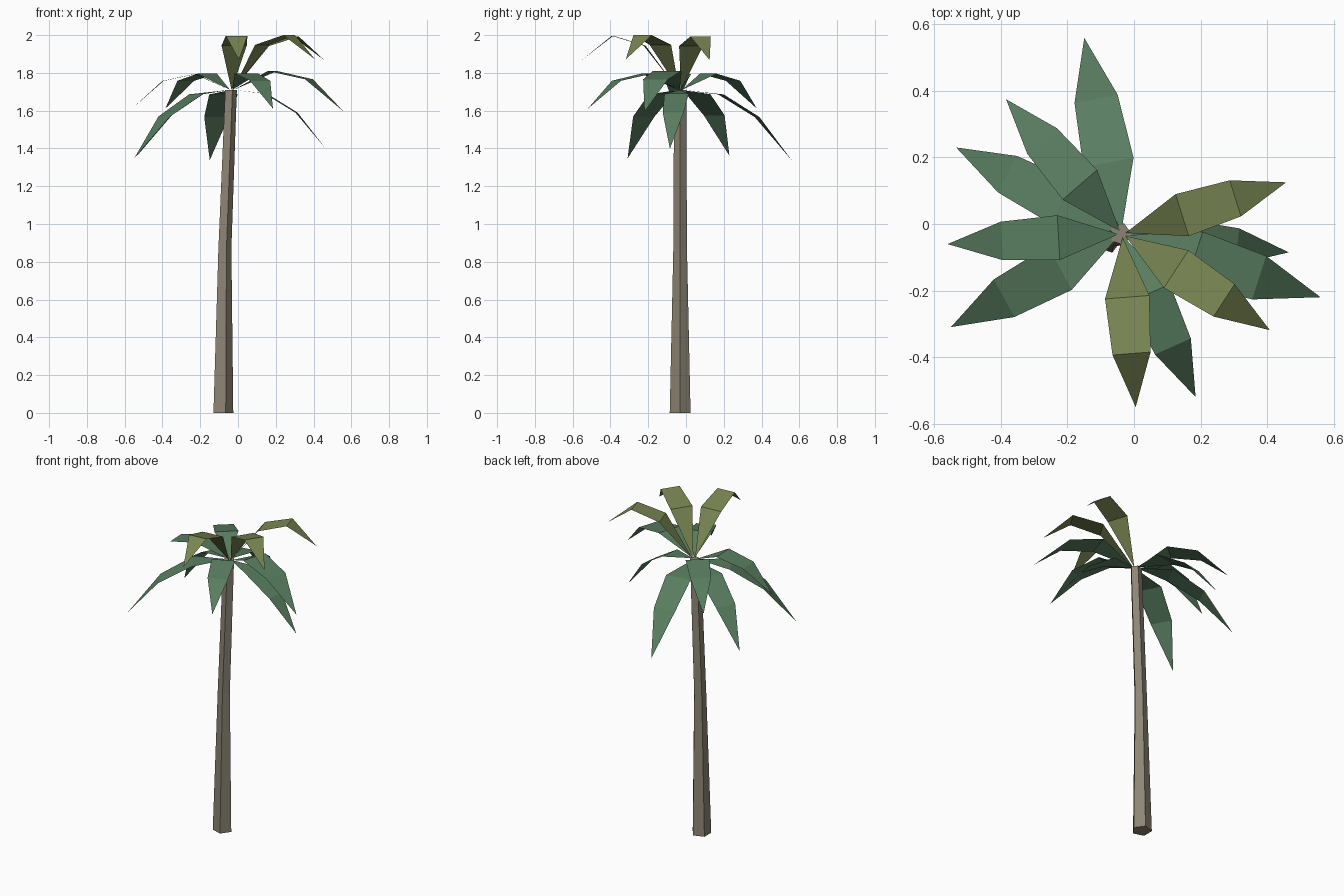
import bpy
import bmesh
from math import cos, sin, tau, radians
from mathutils import Matrix, Vector

cube = bpy.data.objects.get("Cube")
if cube:
    bpy.data.objects.remove(cube, do_unlink=True)


def material(name, rgb):
    mat = bpy.data.materials.new(name)
    mat.use_nodes = True
    mat.diffuse_color = (*rgb, 1)
    mat.node_tree.nodes["Principled BSDF"].inputs["Base Color"].default_value = (*rgb, 1)
    return mat


bark = material("bark_grey_brown", (0.27, 0.235, 0.175))
green = material("leaf_green", (0.1, 0.205, 0.117))
olive = material("young_leaf_olive", (0.185, 0.23, 0.083))


def finish(bm, name, mat):
    mesh = bpy.data.meshes.new(name)
    bm.to_mesh(mesh)
    bm.free()
    mesh.materials.append(mat)
    obj = bpy.data.objects.new(name, mesh)
    bpy.context.collection.objects.link(obj)
    return obj


# Leaning, tapered five-sided trunk: (x, z, radius) of each ring
SIDES = 5
bm = bmesh.new()
rings = []
for x, z, radius in ((-0.083, 0, 0.058), (-0.073, 0.87, 0.038), (-0.04, 1.71, 0.034)):
    rings.append([bm.verts.new((x + radius * cos(tau * i / SIDES),
                                -0.031 + radius * sin(tau * i / SIDES), z))
                  for i in range(SIDES)])
for low, high in zip(rings, rings[1:]):
    for i in range(SIDES):
        j = (i + 1) % SIDES
        bm.faces.new((low[i], low[j], high[j], high[i]))
bm.faces.new(rings[0][::-1])
bm.faces.new(rings[-1])
finish(bm, "trunk", bark)

# Leaves: one flat outline, bent by three heights and scaled to its reach
CROWN = Vector((-0.035, -0.03, 1.71))


def leaf(name, mat, angle, reach, heights):
    near, far, end = heights
    bm = bmesh.new()
    root = bm.verts.new((0.02, 0, 0))
    right1, left1 = [bm.verts.new((0.365, s * 0.128, near)) for s in (-1, 1)]
    right2, left2 = [bm.verts.new((0.69, s * 0.11, far)) for s in (-1, 1)]
    tip = bm.verts.new((1, 0, end))
    bm.faces.new((root, right1, left1))
    bm.faces.new((right1, right2, left2, left1))
    bm.faces.new((right2, tip, left2))
    bm.transform(Matrix.Translation(CROWN) @ Matrix.Rotation(radians(angle), 4, "Z")
                 @ Matrix.Scale(reach, 4))
    finish(bm, name, mat)


# Tiers: name, colour, bend, and (direction, reach) of each leaf
tiers = (
    ("lower_leaf", green, (-0.04, -0.24, -0.62),
     ((101, 0.60), (152.5, 0.563), (208.5, 0.586), (-6.3, 0.503))),
    ("middle_leaf", green, (0.16, 0.09, -0.185),
     ((130.8, 0.535), (183.3, 0.526), (-65.8, 0.537), (-17.7, 0.625))),
    ("upper_leaf", olive, (0.45, 0.548, 0.305),
     ((17.5, 0.516), (-33.1, 0.529), (-85.6, 0.522))),
)
for name, mat, heights, leaves in tiers:
    for n, (angle, reach) in enumerate(leaves, 1):
        leaf(f"{name}_{n}", mat, angle, reach, heights)
